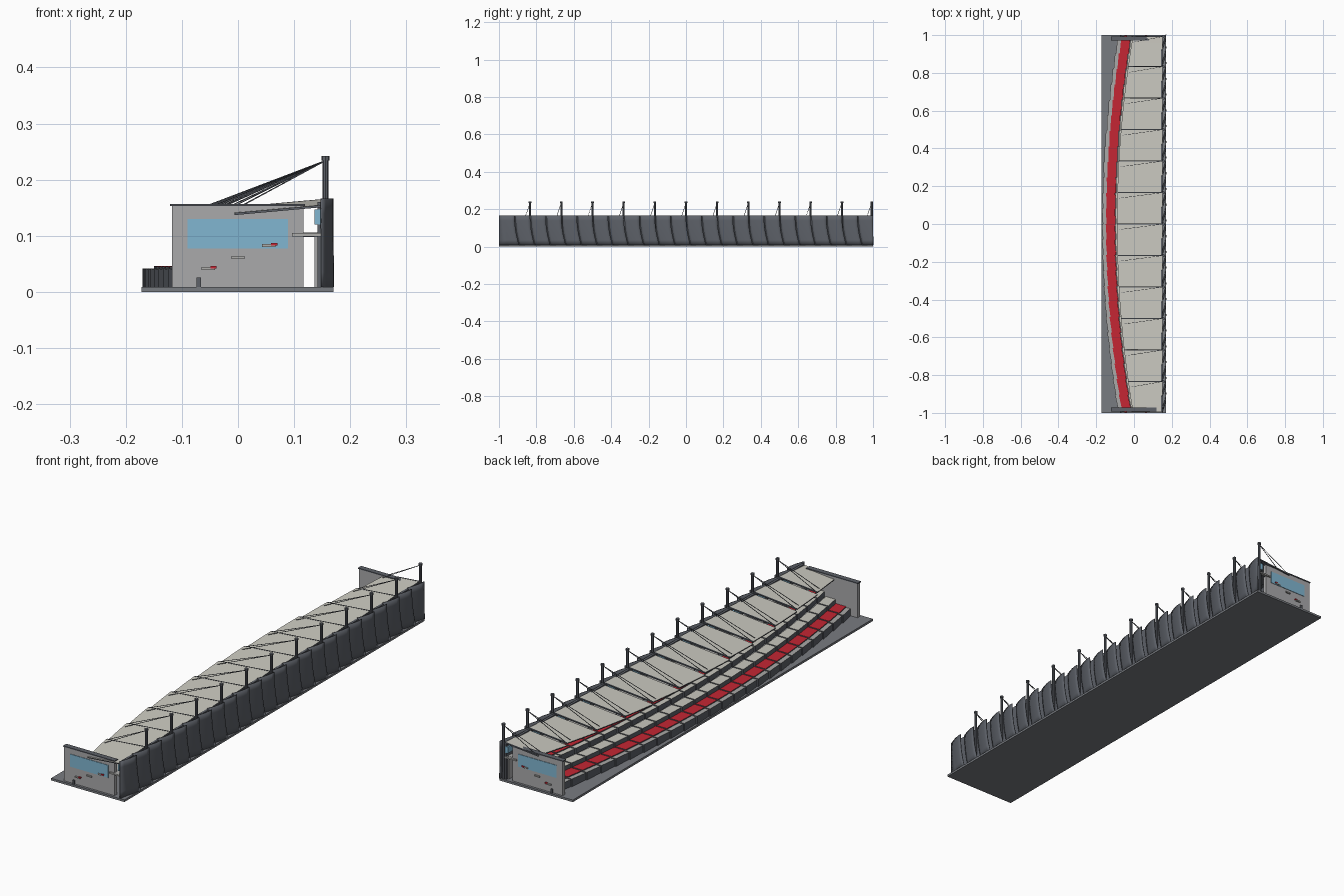
import bpy, bmesh, math
from mathutils import Vector

if "Cube" in bpy.data.objects:
    bpy.data.objects.remove(bpy.data.objects["Cube"])


def material(name, rgb):
    m = bpy.data.materials.new(name)
    m.diffuse_color = (*rgb, 1)
    m.use_nodes = True
    m.node_tree.nodes["Principled BSDF"].inputs["Base Color"].default_value = m.diffuse_color
    return m


SLATE = material("dark_slate", (0.11, 0.12, 0.14))
BASE = material("plinth_grey", (0.19, 0.20, 0.22))
WALL = material("wall_grey", (0.40, 0.40, 0.41))
CREAM = material("cream_roof", (0.62, 0.61, 0.55))
RED = material("seat_red", (0.58, 0.02, 0.035))
GLASS = material("glass_blue", (0.22, 0.47, 0.64))
STEP = material("step_grey", (0.42, 0.42, 0.41))


def build(name, verts, faces, mats, rule=None):
    me = bpy.data.meshes.new(name)
    me.from_pydata(verts, [], faces)
    for m in mats:
        me.materials.append(m)
    bm = bmesh.new()
    bm.from_mesh(me)
    bmesh.ops.recalc_face_normals(bm, faces=bm.faces)
    bm.normal_update()
    if rule:
        for f in bm.faces:
            f.material_index = rule(f)
    bm.to_mesh(me)
    bm.free()
    ob = bpy.data.objects.new(name, me)
    bpy.context.collection.objects.link(ob)
    return ob


HEX = [(0, 1, 3, 2), (4, 6, 7, 5), (0, 4, 5, 1), (2, 3, 7, 6), (0, 2, 6, 4), (1, 5, 7, 3)]


def box(name, x, y, z, mat):
    return build(name, [(a, b, c) for a in x for b in y for c in z], HEX, [mat])


def add_hex(verts, faces, corners):
    n = len(verts)
    verts += corners
    faces += [tuple(n + i for i in f) for f in HEX]


def add_rod(verts, faces, a, b, r, sides=6):
    a, b = Vector(a), Vector(b)
    d = (b - a).normalized()
    p = d.orthogonal().normalized()
    q = d.cross(p)
    n = len(verts)
    for i in range(sides):
        o = (p * math.cos(math.tau * i / sides) + q * math.sin(math.tau * i / sides)) * r
        verts += [tuple(a + o), tuple(b + o)]
    for i in range(sides):
        j = (i + 1) % sides
        faces.append((n + 2 * i, n + 2 * j, n + 2 * j + 1, n + 2 * i + 1))
    faces.append(tuple(n + 2 * i for i in range(sides)))
    faces.append(tuple(n + 2 * i + 1 for i in range(sides)))


def front_x(y):
    """Curved front line of the seating."""
    return -0.165 + 0.085 * y * y


def top_or_side(f):
    return 0 if f.normal.z > 0.5 else 1


# ground plinth
box("plinth", (-0.172, 0.17), (-1, 1), (0, 0.009), BASE)

# seating tiers: offset from the front line, bottom, top, colour
ROWS = [("front_walkway", 0.0, 0.02, 0.009, 0.039, STEP),
        ("lower_seats", 0.02, 0.068, 0.02, 0.043, RED),
        ("middle_seats", 0.070, 0.115, 0.040, 0.060, CREAM),
        ("upper_step", 0.120, 0.142, 0.058, 0.080, CREAM),
        ("upper_seats", 0.142, 0.175, 0.064, 0.084, RED),
        ("concourse", 0.175, None, 0.098, 0.103, STEP)]
SEG = 24
for name, u0, u1, z0, z1, mat in ROWS:
    V, F = [], []
    for k in range(SEG):
        ya, yb = (-0.986 + 1.972 * (k + i) / SEG for i in (0, 1))
        c = []
        for u in (u0, u1):
            for y, s in ((ya, 0), (yb, 1)):
                x = 0.148 if u is None else front_x(y) + u - 0.005 * s
                c += [(x, y, z0), (x, y, z1 + 0.004 * s - 0.001)]
        add_hex(V, F, c)
    build(name, V, F, [mat, SLATE], top_or_side)

# roof bays, each rising a little toward its mast
BAYS, STEPS = 12, 4


def roof_z(x, s):
    return 0.152 + 0.09 * (x - 0.04) + 0.010 * (s - 0.7)


V, F = [], []
for k in range(BAYS):
    for j in range(STEPS):
        c = []
        for back in (0, 1):
            for i in (0, 1):
                s = (j + i) / STEPS
                y = -1 + (k + s) * 2 / BAYS
                y = max(-0.995, min(0.995, y))
                x = 0.15 if back else front_x(y) + 0.075
                z = roof_z(x, s)
                c += [(x, y, z - 0.004), (x, y, z)]
        add_hex(V, F, c)
build("roof_panels", V, F, [CREAM, SLATE], top_or_side)

# roof ribs, masts and stay cables
RV, RF, MV, MF, CV, CF = [], [], [], [], [], []
for k in range(1, BAYS + 1):
    y = min(-1 + k * 2 / BAYS, 0.993)
    xf = front_x(y) + 0.077
    add_rod(RV, RF, (xf, y, roof_z(xf, 1) - 0.002), (0.15, y, roof_z(0.15, 1) - 0.002), 0.0035, 4)
    add_rod(MV, MF, (0.156, y, 0.009), (0.156, y, 0.236), 0.0055, 8)
    add_rod(MV, MF, (0.156, y, 0.234), (0.156, y, 0.242), 0.0075, 8)
    for dy in (-0.03, 0.0):
        e = y + dy
        x = front_x(e) + 0.085
        add_rod(CV, CF, (0.156, y, 0.234), (x, e, roof_z(x, 1 + dy * BAYS / 2)), 0.0013, 4)
build("roof_ribs", RV, RF, [SLATE])
build("masts", MV, MF, [SLATE])
build("stay_cables", CV, CF, [SLATE])

# rear wall of overlapping curved panels with swept seams
NS, NT = 5, 6
V, F = [], []
for k in range(SEG):
    n = len(V)
    for j in range(NT + 1):
        t = j / NT
        sweep = 0.024 * (1 - t) ** 2
        for i in range(NS + 1):
            s = i / NS
            y = -1 + (k + s) * 2 / SEG + sweep
            if k == 0 and i == 0:
                y = -1
            x = 0.150 + 0.020 * math.sin(s * math.pi / 2) + 0.001 * (1 - t)
            V.append((x, max(-1, min(1, y)), 0.009 + t * 0.157))
    w = NS + 1
    for j in range(NT):
        for i in range(NS):
            a = n + j * w + i
            F.append((a, a + 1, a + w + 1, a + w))
wall = build("rear_wall_panels", V, F, [SLATE])
mod = wall.modifiers.new("thickness", "SOLIDIFY")
mod.thickness = 0.003
for p in wall.data.polygons:
    p.use_smooth = True

# inner rear wall with a glazed strip
box("rear_wall_core", (0.142, 0.152), (-0.992, 0.992), (0.009, 0.16), SLATE)
box("rear_wall_lining", (0.136, 0.142), (-0.985, 0.985), (0.009, 0.098), WALL)
box("rear_glazing", (0.136, 0.150), (-0.993, 0.993), (0.120, 0.147), GLASS)

# end walls with window, dark coping and protruding step ends
for side, label in ((-1, "front"), (1, "back")):
    def ys(a, b):
        return sorted((side * a, side * b))
    box(label + "_end_wall", (-0.118, 0.117), ys(0.974, 0.990), (0.009, 0.153), WALL)
    box(label + "_coping", (-0.121, 0.119), ys(0.971, 0.993), (0.153, 0.157), SLATE)
    box(label + "_window", (-0.09, 0.089), ys(0.989, 0.992), (0.077, 0.130), GLASS)
    for i, (x, z) in enumerate(((-0.065, 0.039), (-0.012, 0.059), (0.043, 0.080))):
        box(f"{label}_step_end_{i}", (x, x + 0.024), ys(0.985, 0.996), (z, z + 0.005), STEP)
        if i != 1:
            box(f"{label}_seat_end_{i}", (x + 0.016, x + 0.027), ys(0.985, 0.997),
                (z + 0.003, z + 0.007), RED)
    box(label + "_landing", (0.096, 0.150), ys(0.975, 0.996), (0.099, 0.105), STEP)
    box(label + "_bollard", (-0.074, -0.066), ys(0.991, 0.998), (0.009, 0.026), SLATE)
